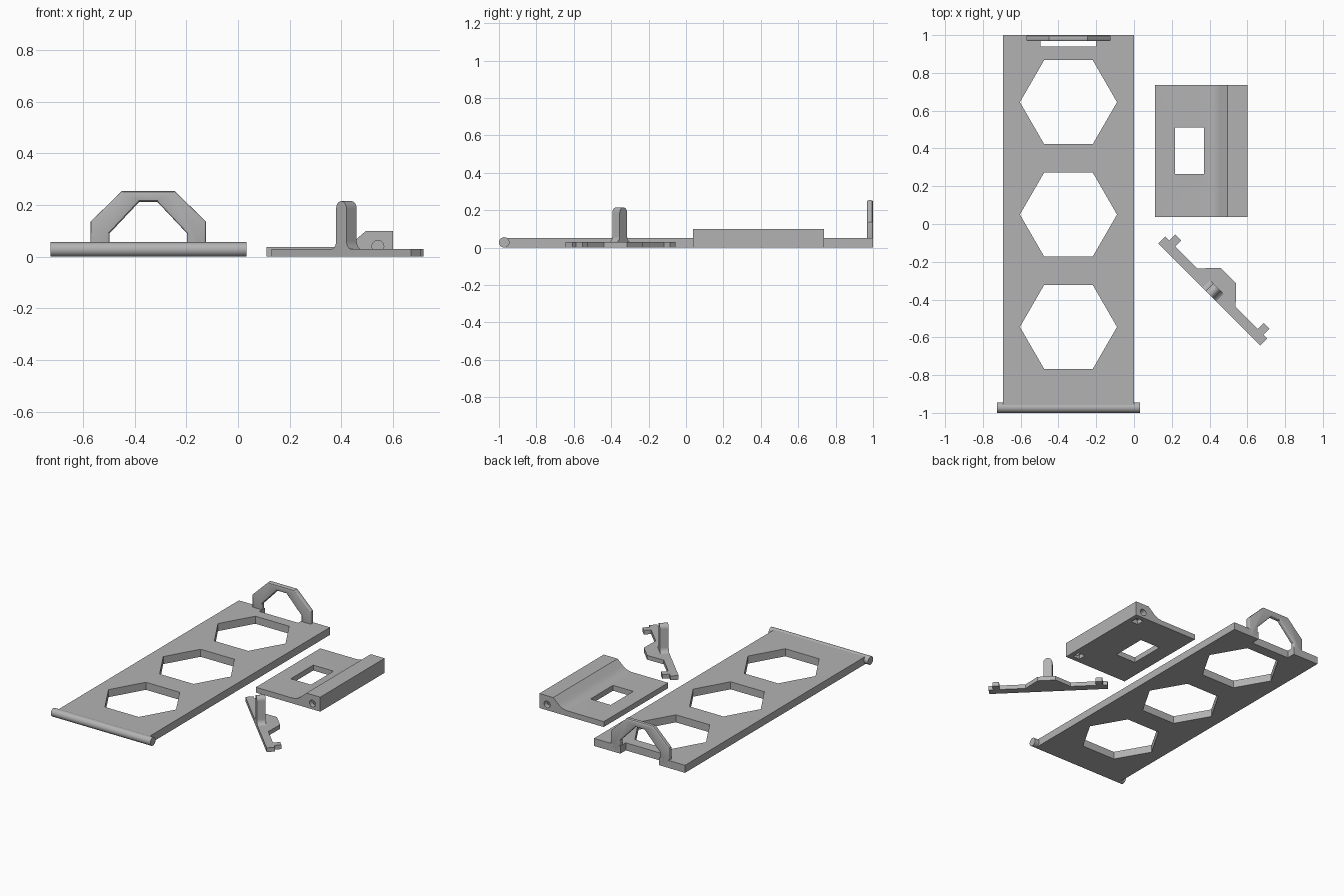
import bpy, bmesh, math
from mathutils import Matrix

if "Cube" in bpy.data.objects:
    bpy.data.objects.remove(bpy.data.objects["Cube"])

grey = bpy.data.materials.new("plain_grey")
grey.diffuse_color = (0.45, 0.45, 0.45, 1)
grey.use_nodes = True
grey.node_tree.nodes["Principled BSDF"].inputs["Base Color"].default_value = grey.diffuse_color


def prism(name, pts, lo, hi, plane="XY", turn=0):
    """Extrude a 2D outline along the axis normal to the given plane."""
    place = {"XY": lambda a, b, t: (a, b, t),
             "XZ": lambda a, b, t: (a, t, b)}[plane]
    bm = bmesh.new()
    low = [bm.verts.new(place(a, b, lo)) for a, b in pts]
    high = [bm.verts.new(place(a, b, hi)) for a, b in pts]
    bm.faces.new(low)
    bm.faces.new(high)
    n = len(pts)
    for i in range(n):
        j = (i + 1) % n
        bm.faces.new((low[i], low[j], high[j], high[i]))
    bmesh.ops.recalc_face_normals(bm, faces=bm.faces)
    bm.transform(Matrix.Rotation(turn, 4, "Z"))
    me = bpy.data.meshes.new(name)
    bm.to_mesh(me)
    bm.free()
    me.materials.append(grey)
    ob = bpy.data.objects.new(name, me)
    bpy.context.collection.objects.link(ob)
    return ob


def activate(ob):
    bpy.ops.object.select_all(action="DESELECT")
    ob.select_set(True)
    bpy.context.view_layer.objects.active = ob


def cut(ob, cutters):
    for c in cutters:
        m = ob.modifiers.new("cut", "BOOLEAN")
        m.operation, m.solver, m.object = "DIFFERENCE", "EXACT", c
        activate(ob)
        bpy.ops.object.modifier_apply(modifier=m.name)
        bpy.data.objects.remove(c)


def bevel(ob, width, segments=3):
    m = ob.modifiers.new("bevel", "BEVEL")
    m.width, m.segments, m.angle_limit = width, segments, math.radians(60)
    activate(ob)
    bpy.ops.object.modifier_apply(modifier=m.name)


def smooth(ob):
    activate(ob)
    bpy.ops.object.shade_smooth_by_angle(angle=math.radians(30))


def rect(x0, x1, y0, y1):
    return [(x0, y0), (x1, y0), (x1, y1), (x0, y1)]


def arc(cx, cy, r, a0, a1, n):
    angles = [math.radians(a0 + (a1 - a0) * i / n) for i in range(n + 1)]
    return [(cx + r * math.cos(a), cy + r * math.sin(a)) for a in angles]


# Long plate with three hexagonal openings and a notch at the back
MID = -0.347
plate = prism("long_plate", rect(-0.693, 0, -0.972, 1), 0, 0.052)
openings = [prism("cutter", arc(MID, y, 0.257, 0, 300, 5), -0.1, 0.2)
            for y in (0.645, 0.05, -0.545)]
openings.append(prism("cutter", rect(-0.496, -0.2, 0.94, 1.1), -0.1, 0.2))
cut(plate, openings)

# Hinge rod along the front edge
rod = prism("hinge_rod", arc(-0.972, 0.028, 0.028, 0, 345, 23), -0.725, 0.033)
rod.data.transform(Matrix(((0, 0, 1, 0), (1, 0, 0, 0), (0, 1, 0, 0), (0, 0, 0, 1))))
smooth(rod)

# Angular handle at the back edge
half = [(0.15, 0.01), (0.15, 0.09), (0.035, 0.212)]
outer = [(0.102, 0.254), (0.223, 0.136), (0.223, 0.01)]
outline = ([(MID - x, z) for x, z in half] + [(MID + x, z) for x, z in reversed(half)]
           + [(MID + x, z) for x, z in reversed(outer)] + [(MID - x, z) for x, z in outer])
handle = prism("handle", outline, 0.968, 1.0, "XZ")
bevel(handle, 0.009)
smooth(handle)

# Cover with a raised ridge, a window, end sockets and pockets underneath
profile = [(0.11, 0), (0.6, 0), (0.6, 0.1), (0.495, 0.1), (0.465, 0.074),
           (0.45, 0.06), (0.43, 0.047), (0.41, 0.04), (0.385, 0.037), (0.11, 0.037)]
cover = prism("ridged_cover", profile, 0.037, 0.737, "XZ")
cutters = [prism("cutter", rect(0.216, 0.37, 0.265, 0.51), -0.1, 0.2)]
for y0, y1, p0, p1 in ((-0.05, 0.1, 0.07, 0.125), (0.674, 0.8, 0.649, 0.704)):
    cutters.append(prism("cutter", arc(0.541, 0.04, 0.023, 0, 345, 23), y0, y1, "XZ"))
    cutters.append(prism("cutter", rect(0.515, 0.567, p0, p1), -0.1, 0.03))
cut(cover, cutters)
smooth(cover)

# Latch bar with a tapered tab and two end pegs, lying diagonally
TURN = -math.pi / 4
bar = [(0.164, 0.018), (0.928, 0.018), (0.928, 0.07), (0.9, 0.07), (0.9, 0.116),
       (0.857, 0.116), (0.857, 0.07), (0.691, 0.07), (0.605, 0.16), (0.49, 0.16),
       (0.402, 0.07), (0.238, 0.07), (0.238, 0.116), (0.194, 0.116), (0.194, 0.07),
       (0.164, 0.07)]
prism("latch_bar", bar, 0, 0.029, turn=TURN)

# Upright latch grip with flared foot and rounded top
U, W, R = 0.547, 0.028, 0.034
grip_outline = (arc(U + W + R, 0.027 + R, R, 270, 180, 6)
                + arc(U, 0.187, W, 0, 180, 12)
                + arc(U - W - R, 0.027 + R, R, 0, -90, 6)
                + [(U - W - R, 0.01), (U + W + R, 0.01)])
grip = prism("latch_grip", grip_outline, 0.018, 0.074, "XZ", TURN)
smooth(grip)
